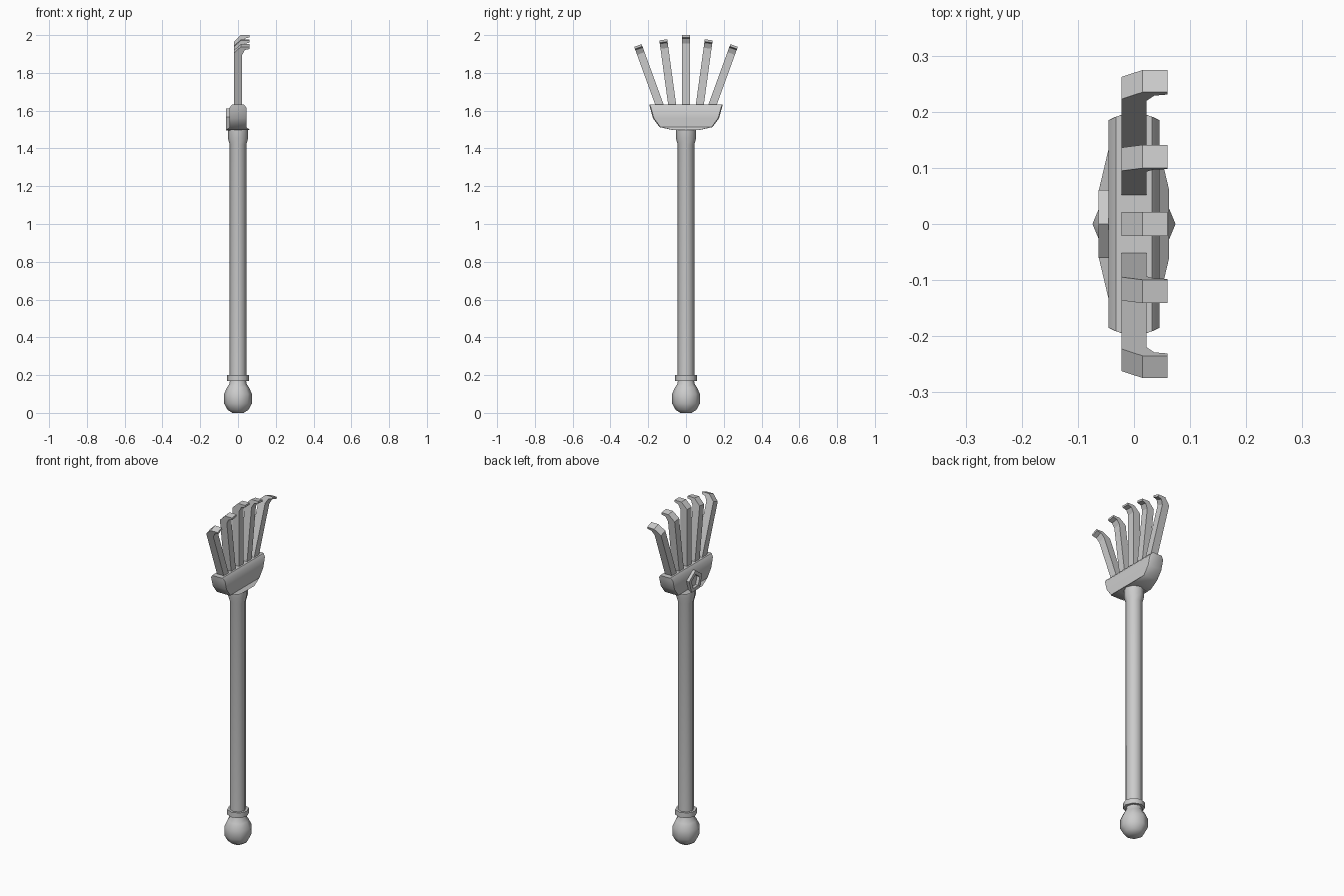
import bpy, bmesh
from math import sin, cos, pi, radians
from mathutils import Matrix, Vector

if "Cube" in bpy.data.objects:
    bpy.data.objects.remove(bpy.data.objects["Cube"])


def finish(name, bm, smooth=None):
    bmesh.ops.recalc_face_normals(bm, faces=bm.faces)
    me = bpy.data.meshes.new(name)
    bm.to_mesh(me)
    bm.free()
    ob = bpy.data.objects.new(name, me)
    bpy.context.collection.objects.link(ob)
    if smooth:
        bpy.ops.object.select_all(action='DESELECT')
        ob.select_set(True)
        bpy.context.view_layer.objects.active = ob
        bpy.ops.object.shade_smooth_by_angle(angle=radians(smooth))
    return ob


def loft(name, rings, smooth=None, closed=False):
    """Skin a stack of equal-sized point rings; cap the ends unless closed."""
    bm = bmesh.new()
    vs = [[bm.verts.new(p) for p in r] for r in rings]
    n = len(vs[0])
    pairs = list(zip(vs, vs[1:])) + ([(vs[-1], vs[0])] if closed else [])
    for a, b in pairs:
        for i in range(n):
            j = (i + 1) % n
            bm.faces.new((a[i], a[j], b[j], b[i]))
    if not closed:
        bm.faces.new(vs[0])
        bm.faces.new(vs[-1])
    return finish(name, bm, smooth)


def lathe(name, profile, n=8):
    rings = [[(r * cos(2 * pi * i / n), r * sin(2 * pi * i / n), z)
              for i in range(n)] for r, z in profile]
    return loft(name, rings, 50)


# Handle: pommel ball, collar and shaft with flared neck
lathe("pommel", [(.03, 0), (.055, .016), (.074, .05), (.074, .1),
                 (.058, .135), (.045, .155), (.042, .18)])
lathe("collar", [(.058, .17), (.058, .2)])
lathe("shaft", [(.044, .19), (.044, 1.42), (.054, 1.455), (.054, 1.505)])


# Palm: eight-sided outline lofted upward, flared at the neck
def outline(x, y, cx, cy, z):
    q = [(x, y - cy), (x - cx, y)]
    return [(a, b, z) for a, b in
            q + [(-a, b) for a, b in q[::-1]]
            + [(-a, -b) for a, b in q] + [(a, -b) for a, b in q[::-1]]]


loft("palm", [outline(.062, .068, .004, .005, 1.497),
              outline(.045, .14, .008, .005, 1.513),
              outline(.045, .175, .01, .005, 1.56),
              outline(.045, .19, .01, .005, 1.615),
              outline(.032, .194, .008, .003, 1.632)], 40)

# Pentagon ring on the back of the palm
loft("back_ring", [[(x, r * sin(2 * pi * i / 5), 1.548 + r * cos(2 * pi * i / 5))
                    for i in range(5)]
                   for x, r in ((-.04, .064), (-.063, .064),
                                (-.063, .04), (-.04, .04))], closed=True)


# Fingers: hooked side profile given width, then fanned out
def finger(name, base_y, angle, length):
    L = length
    prof = [(-.022, -.05), (-.022, L - .035), (.015, L), (.06, L),
            (.06, L - .012), (.036, L - .018), (.022, L - .045), (.022, -.05)]
    m = Matrix.Translation((0, base_y, 1.63)) @ Matrix.Rotation(-angle, 4, 'X')
    loft(name, [[m @ Vector((x, s * .021, z)) for x, z in prof]
                for s in (-1, 1)])


finger("middle_finger", 0, 0, .37)
for side, s in (("left", -1), ("right", 1)):
    finger("inner_finger_" + side, s * .073, s * radians(7.8), .348)
    finger("outer_finger_" + side, s * .14, s * radians(20), .335)
